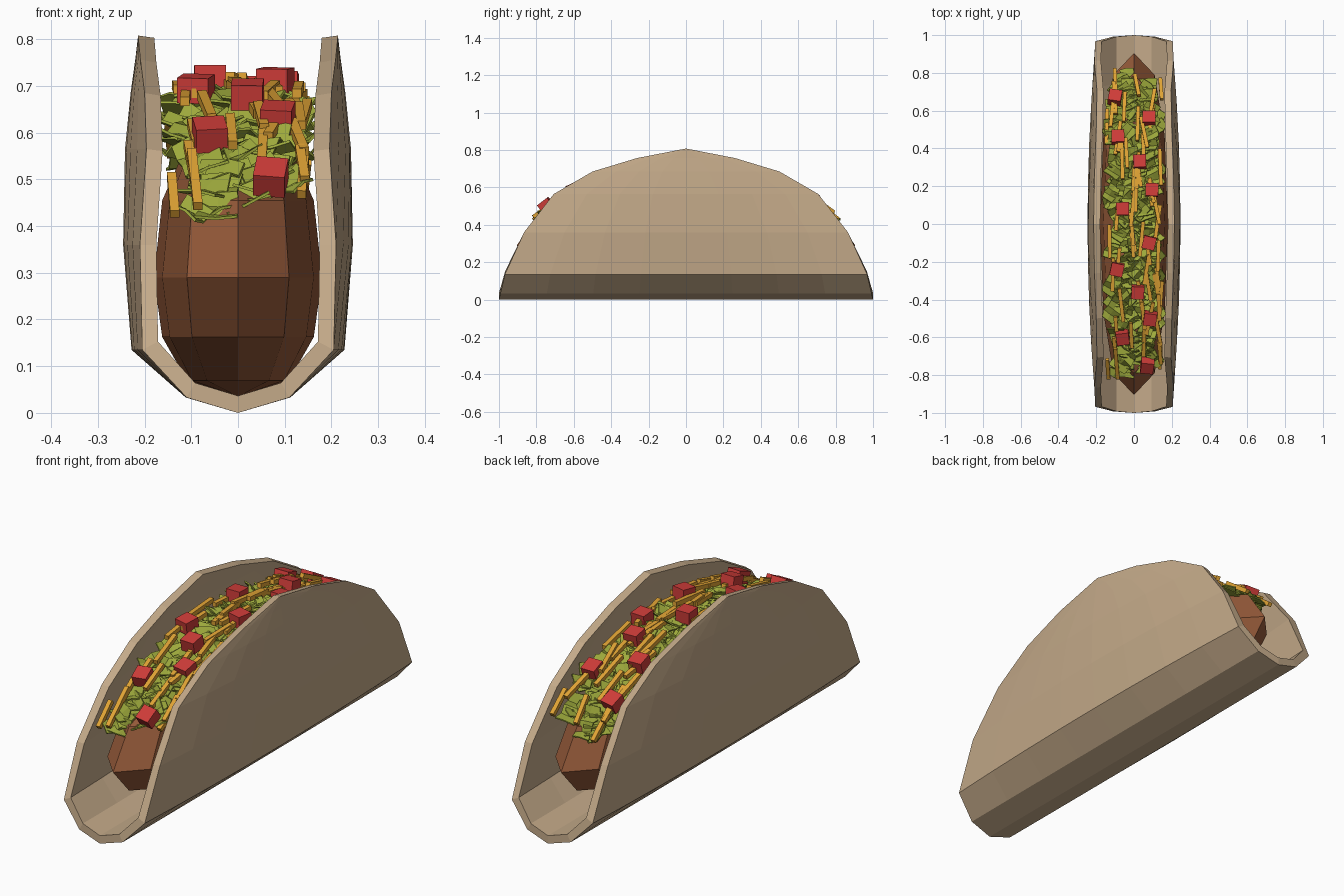
import bpy, bmesh, math, random
from mathutils import Vector, Matrix

if "Cube" in bpy.data.objects:
    bpy.data.objects.remove(bpy.data.objects["Cube"])

random.seed(7)


def material(name, rgb):
    m = bpy.data.materials.new(name)
    m.diffuse_color = (*rgb, 1)
    m.use_nodes = True
    m.node_tree.nodes["Principled BSDF"].inputs["Base Color"].default_value = m.diffuse_color
    return m


TORTILLA = material("tortilla tan", (0.55, 0.40, 0.25))
MEAT = material("meat brown", (0.31, 0.105, 0.042))
LETTUCE = material("lettuce green", (0.34, 0.40, 0.045))
CHEESE = material("cheese yellow", (0.75, 0.37, 0.035))
TOMATO = material("tomato red", (0.62, 0.045, 0.04))


def finish(bm, name, mat, thickness=0):
    me = bpy.data.meshes.new(name)
    bm.to_mesh(me)
    bm.free()
    me.materials.append(mat)
    ob = bpy.data.objects.new(name, me)
    bpy.context.collection.objects.link(ob)
    if thickness:
        mod = ob.modifiers.new("thickness", 'SOLIDIFY')
        mod.thickness = thickness
        mod.offset = -1
        mod.use_even_offset = True
    return ob


def grid_faces(bm, rows):
    for a, b in zip(rows, rows[1:]):
        for j in range(len(a) - 1):
            bm.faces.new((a[j], a[j + 1], b[j + 1], b[j]))


# Folded tortilla: half length, height, x in the middle, x at the rim
PROFILE = [(1.0, 0.0, 0.0, 0.0), (0.992, 0.033, 0.112, 0.11),
           (0.968, 0.135, 0.228, 0.205), (0.866, 0.36, 0.246, 0.21),
           (0.707, 0.565, 0.242, 0.196), (0.5, 0.685, 0.23, 0.2),
           (0.262, 0.757, 0.22, 0.209), (0.0, 0.808, 0.214, 0.214)]
bm = bmesh.new()
rows = []
for side, part in ((-1, PROFILE[:0:-1]), (1, PROFILE)):
    for half, z, mid, rim in part:
        ts = [k / 4 for k in range(-4, 5)]
        rows.append([bm.verts.new((side * (mid + (rim - mid) * t * t), half * t, z)) for t in ts])
grid_faces(bm, rows)
bmesh.ops.remove_doubles(bm, verts=bm.verts, dist=1e-5)
finish(bm, "tortilla_shell", TORTILLA, 0.035)

# Meat filling: squared-off low-poly ball, taller above its widest ring
bm = bmesh.new()
bmesh.ops.create_uvsphere(bm, u_segments=12, v_segments=6, radius=1)
for v in bm.verts:
    x, y, z = v.co
    sx = math.copysign(abs(x) ** 0.72, x) if abs(x) > 1e-4 else 0
    v.co = (sx * 0.18, math.copysign(abs(y) ** 0.95, y) * 0.905,
            0.29 + z * (0.33 if z > 0 else 0.255))
finish(bm, "meat_filling", MEAT)


def heap(x, y):
    """Height of the topping heap."""
    return 0.20 + 0.50 * math.sqrt(max(0, 1 - (y / 0.92) ** 2)) - 1.3 * x * x


def frame(x, y, lift, yaw):
    """Matrix lying on the heap, turned by yaw."""
    slope = (heap(x, y + 0.04) - heap(x, y - 0.04)) / 0.08
    return (Matrix.Translation((x, y, heap(x, y) + lift))
            @ Matrix.Rotation(math.atan(slope), 4, 'X') @ Matrix.Rotation(yaw, 4, 'Z'))


# Shredded lettuce: crumpled leaf scraps
bm = bmesh.new()
for k in range(130):
    y = -0.77 + 1.54 * (k + random.random()) / 130
    x = random.uniform(-0.115, 0.115)
    m = (frame(x, y, random.uniform(-0.06, 0.0), random.uniform(-0.8, 0.8))
         @ Matrix.Rotation(random.uniform(-0.35, 0.35), 4, 'Y'))
    w, l = random.uniform(0.03, 0.05), random.uniform(0.05, 0.08)
    rows = []
    for i in range(3):
        row = []
        for j in range(5):
            p = m @ Vector(((1 - i) * w, (j / 2 - 1) * l,
                            0.01 * (-1) ** j + random.uniform(-0.01, 0.01)))
            p.x = max(-0.168, min(0.168, p.x + random.uniform(-0.006, 0.006)))
            row.append(bm.verts.new(p))
        rows.append(row)
    grid_faces(bm, rows)
lettuce = finish(bm, "shredded_lettuce", LETTUCE, 0.006)
lettuce.modifiers["thickness"].use_even_offset = False


def box(bm, matrix, size):
    bmesh.ops.create_cube(bm, size=1, matrix=matrix @ Matrix.Diagonal((*size, 1)))


# Grated cheese sticks
bm = bmesh.new()
for k in range(56):
    y = -0.77 + 1.54 * (k + random.random()) / 56
    x = random.uniform(-0.145, 0.145)
    box(bm, frame(x, y, random.uniform(0.0, 0.022), random.uniform(-0.2, 0.2)),
        (0.02, random.uniform(0.12, 0.2), 0.02))
finish(bm, "grated_cheese", CHEESE)

# Diced tomato
DICE = [(-0.1, 0.67), (0.08, 0.56), (-0.085, 0.46), (0.03, 0.33), (0.095, 0.18), (-0.06, 0.08),
        (0.08, -0.1), (-0.09, -0.24), (0.02, -0.36), (0.085, -0.5), (-0.06, -0.6), (0.07, -0.75)]
bm = bmesh.new()
for x, y in DICE:
    box(bm, frame(x, y, 0.022, random.uniform(-0.25, 0.25)), (0.068, 0.068, 0.055))
finish(bm, "diced_tomato", TOMATO)
